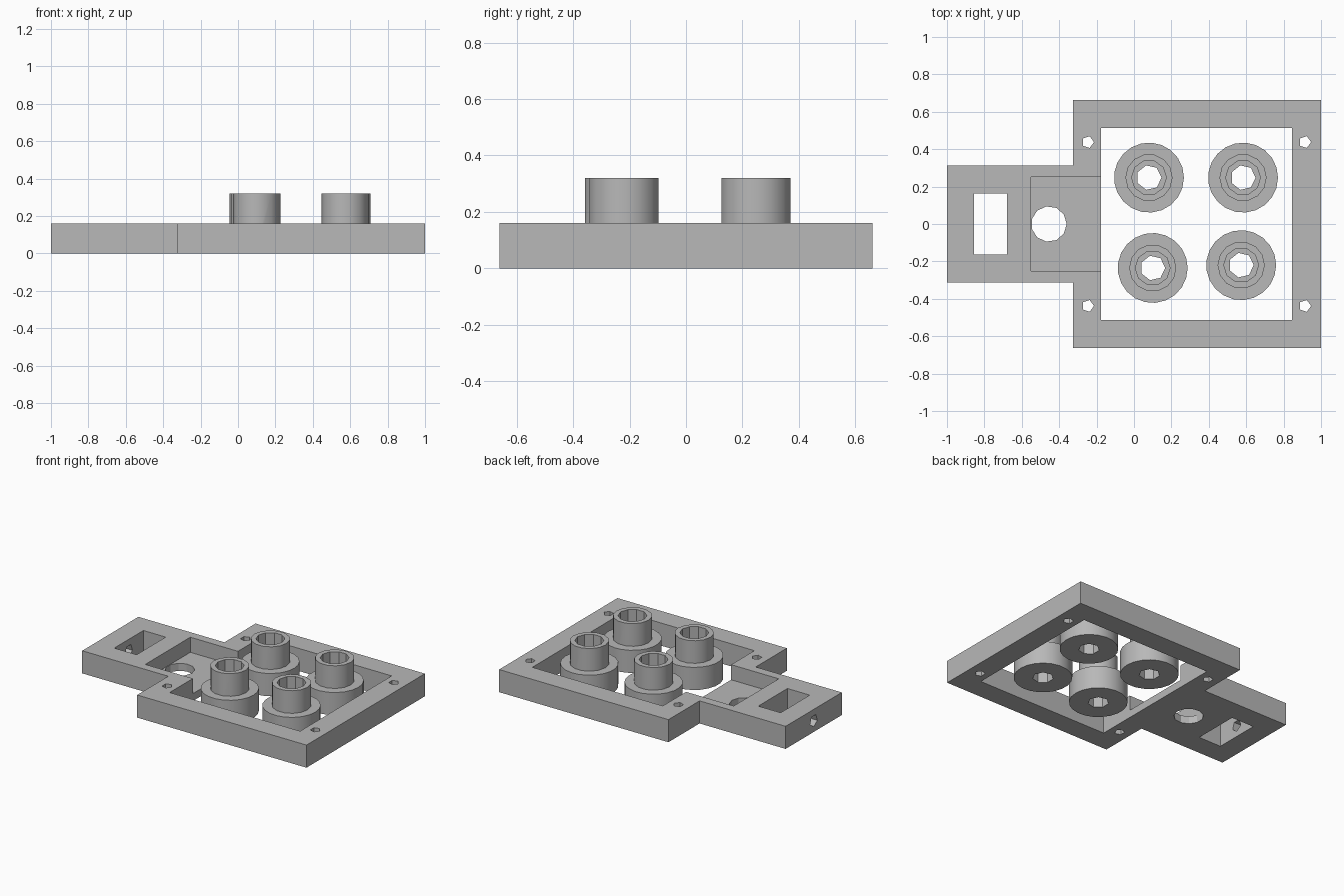
import bpy, bmesh, math
from mathutils import Matrix

cube = bpy.data.objects.get("Cube")
if cube:
    bpy.data.objects.remove(cube, do_unlink=True)

grey = bpy.data.materials.new("plain grey")
grey.use_nodes = True
grey.diffuse_color = (0.48, 0.48, 0.48, 1)
grey.node_tree.nodes["Principled BSDF"].inputs["Base Color"].default_value = grey.diffuse_color

HEIGHT = 0.16


def finish(name, bm):
    bmesh.ops.recalc_face_normals(bm, faces=bm.faces)
    mesh = bpy.data.meshes.new(name)
    bm.to_mesh(mesh)
    bm.free()
    mesh.materials.append(grey)
    obj = bpy.data.objects.new(name, mesh)
    bpy.context.collection.objects.link(obj)
    return obj


def prism(name, outline, z0, z1):
    bm = bmesh.new()
    face = bm.faces.new([bm.verts.new((x, y, z0)) for x, y in outline])
    result = bmesh.ops.extrude_face_region(bm, geom=[face])
    top = [v for v in result["geom"] if isinstance(v, bmesh.types.BMVert)]
    bmesh.ops.translate(bm, verts=top, vec=(0, 0, z1 - z0))
    return finish(name, bm)


def box(name, x0, x1, half_y, z0, z1):
    return prism(name, [(x0, -half_y), (x1, -half_y), (x1, half_y), (x0, half_y)], z0, z1)


def polygon(x, y, r, sides):
    angles = [2 * math.pi * i / sides for i in range(sides)]
    return [(x + r * math.cos(a), y + r * math.sin(a)) for a in angles]


def cut(target, cutter):
    mod = target.modifiers.new(cutter.name, "BOOLEAN")
    mod.operation = "DIFFERENCE"
    mod.solver = "EXACT"
    mod.object = cutter
    bpy.context.view_layer.objects.active = target
    bpy.ops.object.modifier_apply(modifier=mod.name)
    bpy.data.objects.remove(cutter, do_unlink=True)


# Frame with its tongue, as one extruded outline
half = [(-1, 0.314), (-0.326, 0.314), (-0.326, 0.662), (1, 0.662)]
frame = prism("frame", half + [(x, -y) for x, y in reversed(half)], 0, HEIGHT)

# Openings: main window, tongue pocket and slot
cut(frame, box("pocket_cutter", -0.55, 0.1, 0.252, 0.053, 0.3))
cut(frame, box("window_cutter", -0.177, 0.845, 0.512, -0.1, 0.3))
cut(frame, box("slot_cutter", -0.855, -0.68, 0.163, -0.1, 0.3))
cut(frame, prism("round_hole_cutter", polygon(-0.455, 0, 0.095, 11), -0.1, 0.3))

# Corner screw holes
for x in (-0.247, 0.914):
    for y in (-0.438, 0.438):
        cut(frame, prism("screw_hole_cutter", polygon(x, y, 0.033, 5), -0.1, 0.3))

# Cable hole through the end of the tongue
end_hole = prism("end_hole_cutter", polygon(0, 0, 0.042, 5), -0.1, 0.1)
end_hole.data.transform(Matrix.Translation((-0.95, 0, HEIGHT / 2)) @ Matrix.Rotation(math.pi / 2, 4, "Y"))
cut(frame, end_hole)

# Four stepped, bored rollers
for name, x, y in (("back_right", 0.08, 0.248), ("back_left", 0.583, 0.248),
                   ("front_right", 0.1, -0.235), ("front_left", 0.573, -0.22)):
    roller = prism(name + "_roller", polygon(x, y, 0.187, 21), 0, HEIGHT)
    collar = prism("collar", polygon(x, y, 0.126, 14), HEIGHT - 0.05, 2 * HEIGHT)
    union = roller.modifiers.new("collar", "BOOLEAN")
    union.operation = "UNION"
    union.solver = "EXACT"
    union.object = collar
    bpy.context.view_layer.objects.active = roller
    bpy.ops.object.modifier_apply(modifier=union.name)
    bpy.data.objects.remove(collar, do_unlink=True)
    cut(roller, prism("bore_cutter", polygon(x, y, 0.093, 10), HEIGHT, 0.5))
    cut(roller, prism("hole_cutter", polygon(x, y, 0.067, 7), -0.1, 0.5))
    bpy.ops.object.select_all(action="DESELECT")
    roller.select_set(True)
    bpy.context.view_layer.objects.active = roller
    bpy.ops.object.shade_smooth_by_angle(angle=math.radians(30))
